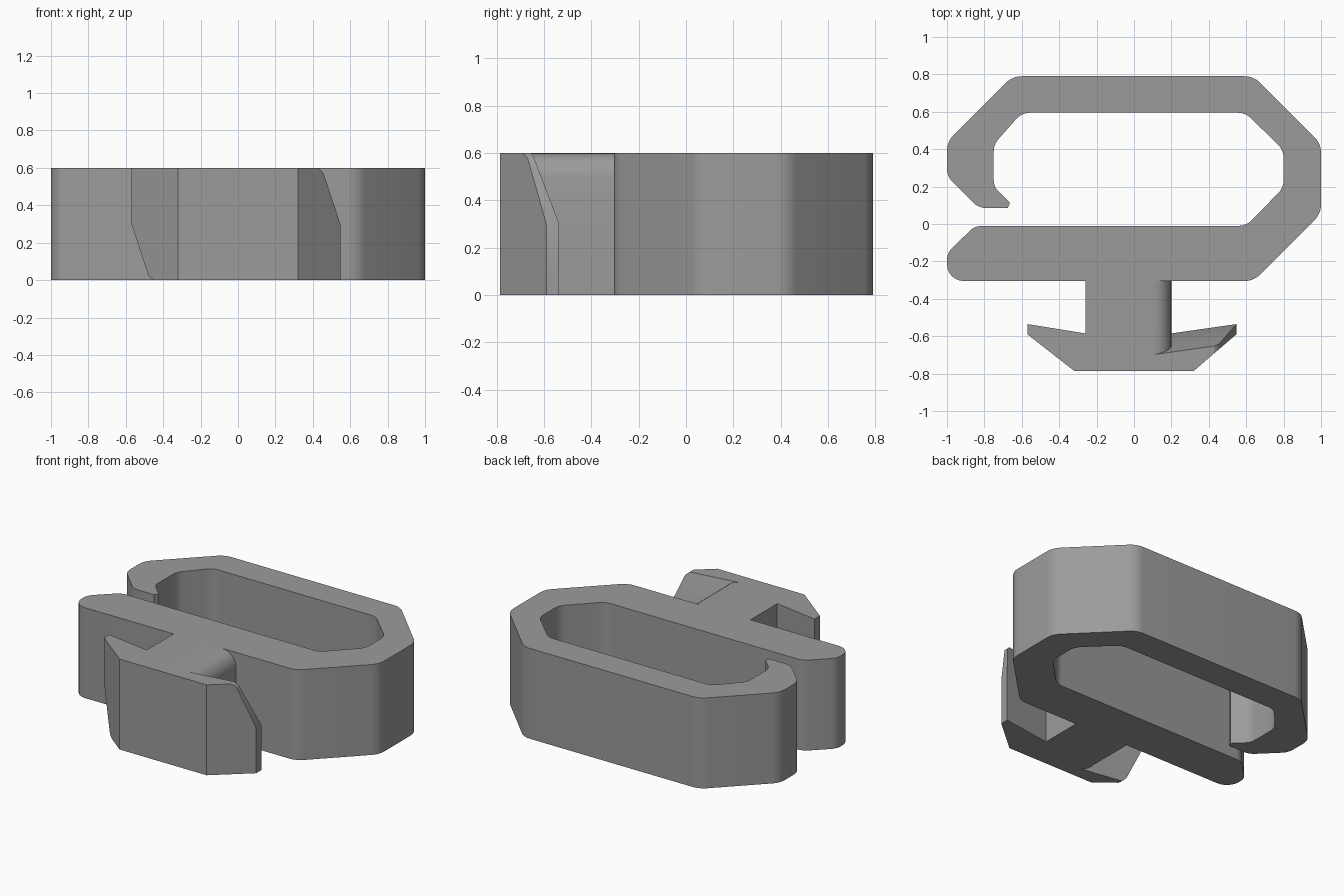
import bpy, bmesh, math
from mathutils import Vector

if "Cube" in bpy.data.objects:
    bpy.data.objects.remove(bpy.data.objects["Cube"])

H = 0.6  # overall height

grey = bpy.data.materials.new("mid_grey")
grey.diffuse_color = (0.33, 0.33, 0.33, 1)
grey.use_nodes = True
grey.node_tree.nodes["Principled BSDF"].inputs["Base Color"].default_value = grey.diffuse_color


def loft(name, sections, angle):
    """Skin a stack of equal-length closed sections and cap both ends."""
    bm = bmesh.new()
    rows = [[bm.verts.new(p) for p in s] for s in sections]
    n = len(rows[0])
    for a, b in zip(rows, rows[1:]):
        for i in range(n):
            j = (i + 1) % n
            bm.faces.new((a[i], a[j], b[j], b[i]))
    bm.faces.new(rows[0])
    bm.faces.new(rows[-1])
    bmesh.ops.recalc_face_normals(bm, faces=bm.faces)
    mesh = bpy.data.meshes.new(name)
    bm.to_mesh(mesh)
    bm.free()
    mesh.materials.append(grey)
    ob = bpy.data.objects.new(name, mesh)
    bpy.context.collection.objects.link(ob)
    bpy.ops.object.select_all(action='DESELECT')
    ob.select_set(True)
    bpy.context.view_layer.objects.active = ob
    bpy.ops.object.shade_smooth_by_angle(angle=math.radians(angle))
    return ob


def rounded(corners, steps=6):
    """Round each (x, y, radius) corner of a closed outline with an arc."""
    out = []
    for i, (x, y, r) in enumerate(corners):
        p = Vector((x, y))
        if r == 0:
            out.append(p)
            continue
        u = (Vector(corners[i - 1][:2]) - p).normalized()
        v = (Vector(corners[(i + 1) % len(corners)][:2]) - p).normalized()
        half = u.angle(v) / 2
        centre = p + (u + v).normalized() * (r / math.sin(half))
        a = p + u * (r / math.tan(half)) - centre
        b = p + v * (r / math.tan(half)) - centre
        sweep = a.angle_signed(b)
        for k in range(steps + 1):
            t = -sweep * k / steps
            c, s = math.cos(t), math.sin(t)
            out.append(centre + Vector((a.x * c - a.y * s, a.x * s + a.y * c)))
    return out


# Open hook loop: outer outline, then the inner outline back to the hook tip
outline = rounded([
    (-0.83, 0.085, 0.10), (-1, 0.255, 0.10), (-1, 0.44, 0.12), (-0.65, 0.79, 0.12),
    (0.64, 0.79, 0.12), (1, 0.43, 0.12), (1, 0.055, 0.12), (0.64, -0.305, 0.12),
    (-1, -0.305, 0.09), (-1, -0.155, 0.09), (-0.85, -0.01, 0.09),
    (0.60, -0.01, 0.10), (0.80, 0.195, 0.10), (0.80, 0.395, 0.10), (0.595, 0.595, 0.10),
    (-0.60, 0.595, 0.10), (-0.75, 0.425, 0.10), (-0.75, 0.20, 0.08),
    (-0.663, 0.115, 0), (-0.675, 0.085, 0)])
loft("hook_loop", [[(p.x, p.y, z) for p in outline] for z in (0, H)], 30)


# Twist-in head: each wing tapers towards one end of its height
def wing(z, tip, stem, rise):
    """Half section from front corner to stem root, for the side facing +x."""
    d = max(0, z - 0.3)
    nip = 0.02 * max(0, (z - 0.57) / 0.03) ** 2
    x = tip - 0.33 * d - nip
    front = -0.785 + (x - 0.32) * 0.195 / (tip - 0.32)
    f = max(0, z - 0.5)
    root = stem - 0.1 + math.sqrt(max(0, 0.01 - f * f))

    def back(px):
        return -0.585 + rise * (px - stem) - d / 3
    return [(0.32, -0.785), (x, front), (x, back(x)), (root, back(root)), (root, -0.305)]


levels = [0, .003, .01, .02, .03, .05, .075, .1, .3,
          .5, .525, .55, .57, .58, .59, .597, H]
sections = []
for z in levels:
    right = wing(z, 0.547, 0.20, 0.143)
    left = wing(H - z, 0.57, 0.26, 0.161)
    sections.append([(x, y, z) for x, y in right] +
                    [(-x, y, z) for x, y in reversed(left)])
loft("twist_head", sections, 20)
